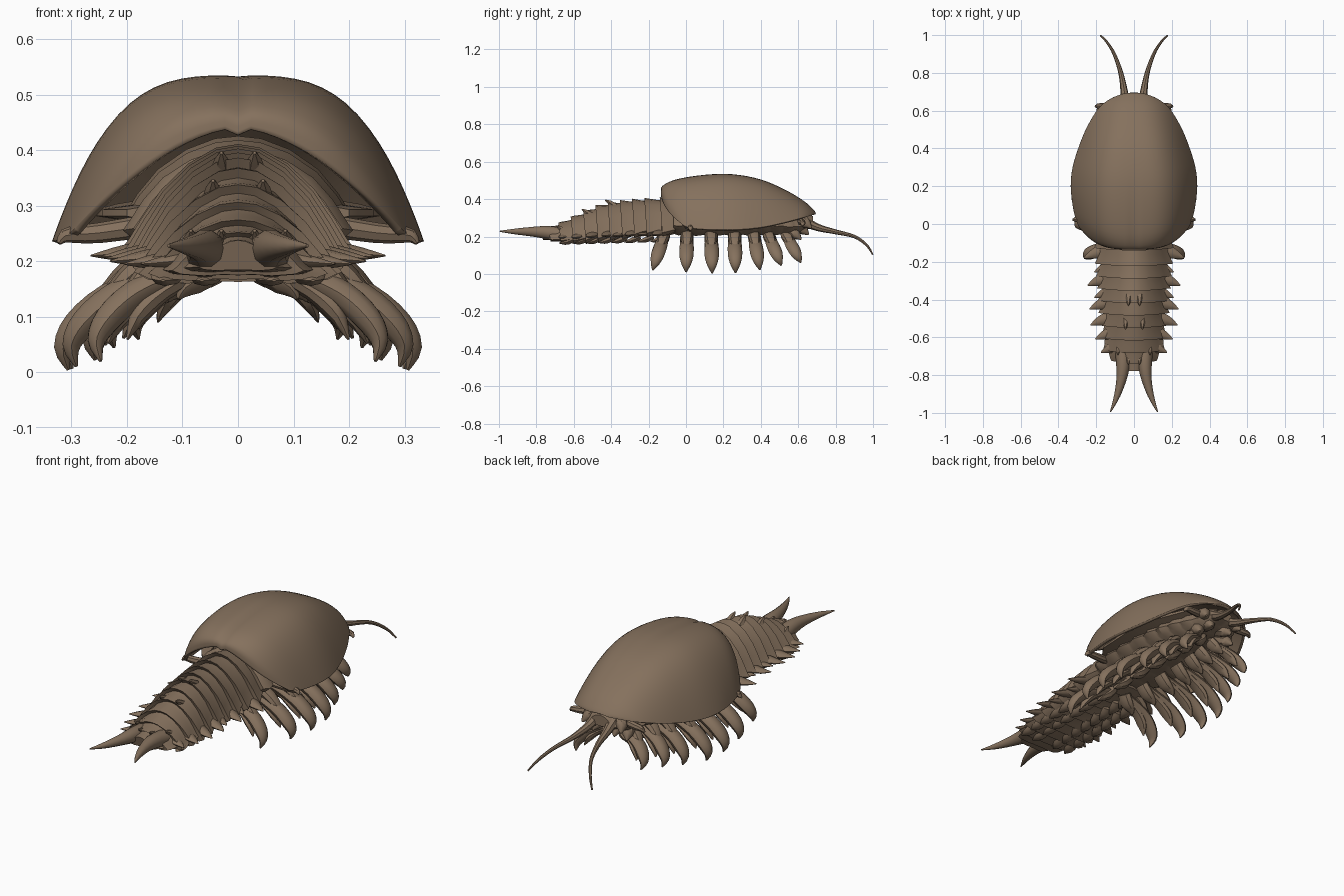
import bpy, bmesh, math
from mathutils import Vector

cube = bpy.data.objects.get("Cube")
if cube:
    bpy.data.objects.remove(cube, do_unlink=True)

brown = bpy.data.materials.new("chitin brown")
brown.use_nodes = True
COLOUR = (0.235, 0.165, 0.11, 1)
brown.diffuse_color = COLOUR
brown.node_tree.nodes["Principled BSDF"].inputs["Base Color"].default_value = COLOUR


def finish(name, bm, mirror=False, angle=40):
    bmesh.ops.recalc_face_normals(bm, faces=bm.faces)
    mesh = bpy.data.meshes.new(name)
    bm.to_mesh(mesh)
    bm.free()
    obj = bpy.data.objects.new(name, mesh)
    bpy.context.collection.objects.link(obj)
    mesh.materials.append(brown)
    bpy.ops.object.select_all(action='DESELECT')
    obj.select_set(True)
    bpy.context.view_layer.objects.active = obj
    bpy.ops.object.shade_smooth_by_angle(angle=math.radians(angle))
    if mirror:
        obj.modifiers.new("Mirror", 'MIRROR')
    return obj


def spline(points, t):
    """Catmull-Rom sample of tuples, t from 0 to 1."""
    n = len(points) - 1
    i = min(int(t * n), n - 1)
    f = t * n - i
    a, b, c, d = (points[min(max(i + k, 0), n)] for k in (-1, 0, 1, 2))
    return [0.5 * (2*q + (r - p)*f + (2*p - 5*q + 4*r - s)*f*f + (3*q - p - 3*r + s)*f**3)
            for p, q, r, s in zip(a, b, c, d)]


def loft(bm, rings, closed=True, caps=True):
    rows = [[bm.verts.new(p) for p in ring] for ring in rings]
    n = len(rows[0])
    for a, b in zip(rows, rows[1:]):
        for j in range(n if closed else n - 1):
            k = (j + 1) % n
            bm.faces.new((a[j], a[k], b[k], b[j]))
    if caps:
        bm.faces.new(rows[0])
        bm.faces.new(rows[-1])


def limb(bm, points, flat=1.0, steps=10, sides=8, side=(0, 1, 0)):
    """Tapered tube; points are x, y, z, radius; flat thins it across the side axis."""
    samples = [spline(points, i / steps) for i in range(steps + 1)]
    centres = [Vector(s[:3]) for s in samples]
    rings = []
    for i, s in enumerate(samples):
        tangent = centres[min(i + 1, steps)] - centres[max(i - 1, 0)]
        v = tangent.cross(Vector(side)).normalized()
        u = v.cross(tangent).normalized()
        r = max(s[3], 0.002)
        rings.append([centres[i] + u * r * math.cos(a) + v * r * flat * math.sin(a)
                      for a in (math.tau * k / sides for k in range(sides))])
    loft(bm, rings)


# Carapace: crest y, crest z, rim x, rim y, rim z, roundness
shell_stations = [
    (-0.135, 0.44, 0.295, -0.01, 0.258, 1.65),
    (-0.125, 0.472, 0.31, 0.03, 0.245, 2.4),
    (-0.05, 0.506, 0.325, 0.10, 0.238, 3.1),
    (0.10, 0.53, 0.335, 0.20, 0.236, 3.3),
    (0.25, 0.533, 0.325, 0.30, 0.238, 3.3),
    (0.40, 0.505, 0.292, 0.41, 0.25, 3.1),
    (0.53, 0.45, 0.248, 0.515, 0.272, 2.8),
    (0.63, 0.39, 0.19, 0.61, 0.297, 2.5),
    (0.68, 0.345, 0.13, 0.66, 0.31, 2.2),
    (0.695, 0.325, 0.06, 0.69, 0.318, 2.0)]
bm = bmesh.new()
rings = []
for i in range(37):
    t = i / 36
    yc, zc, xr, yr, zr, n = spline(shell_stations, t)
    ring = []
    for j in range(-20, 21):
        s = math.sin(j / 20 * math.pi / 2)
        a = abs(s)
        groove = 0.013 * max(0, 1 - t / 0.5) if j == 0 else 0
        ring.append((xr * s, yc + (yr - yc) * a ** 3.4, zr + (zc - zr) * (1 - a ** n) - groove))
    rings.append(ring)
loft(bm, rings, closed=False, caps=False)
shell = finish("carapace", bm)
rim = shell.modifiers.new("Thickness", 'SOLIDIFY')
rim.thickness = 0.014
rim.offset = -1

# Ringed body section
half = [(0, 1), (.2, .97), (.45, .84), (.7, .62), (.88, .38), (1, .2),
        (1.07, .12), (.92, .04), (.55, 0), (.25, .03)]
section = half + [(0, .02)] + [(-x, z) for x, z in half[:0:-1]]


def body_ring(y, w, top, low, k=1.0, fullness=1.0):
    """One ring; fullness below 1 raises the shoulders."""
    mid = (top + low) / 2
    return [(x * w * k, y - 0.015 * z * (k > 1),
             mid + (low + z ** fullness * (top - low) - mid) * k) for x, z in section]


# Abdomen: y, half width, top, bottom
abdomen_path = [(-0.06, .185, .405, .205), (-0.2, .18, .40, .20), (-0.32, .17, .39, .19),
                (-0.44, .165, .37, .175), (-0.56, .16, .32, .165), (-0.68, .135, .265, .17),
                (-0.765, .06, .235, .185)]
bm = bmesh.new()
SEGMENTS = 11
rings = []
for i in range(SEGMENTS):
    for part, k in ((0.0, 0.91), (0.35, 0.95), (0.7, 1.03), (0.95, 1.08)):
        rings.append(body_ring(*spline(abdomen_path, (i + part) / SEGMENTS), k))
loft(bm, rings)
finish("abdomen", bm, angle=45)

# Thorax hidden beneath the carapace, and the head
thorax_path = [(-0.07, .185, .395, .21), (0.1, .20, .42, .205), (0.3, .195, .42, .205),
               (0.45, .17, .40, .21), (0.58, .125, .36, .215), (0.68, .06, .31, .25)]
bm = bmesh.new()
rings = []
for i in range(10):
    for part, k in ((0.05, 0.95), (0.5, 1.03), (0.95, 0.97)):
        rings.append(body_ring(*spline(thorax_path, (i + part) / 10), k, 0.65))
loft(bm, rings)
finish("thorax", bm)

# Side flange joining the thorax to the carapace
bm = bmesh.new()
loft(bm, [[(w * a, y, z + b) for a, b in ((.4, .03), (1, .008), (1, -.004), (.4, -.03))]
          for y, w, z in ((0.0, .2, .285), (0.06, .245, .285), (0.25, .255, .285),
                          (0.42, .22, .295), (0.58, .14, .305))])
finish("side_flange", bm, mirror=True)

# Lateral spines, slanting toward the tail end
bm = bmesh.new()
for y, tip, z in ((-.17, .265, .21), (-.245, .21, .21), (-.315, .245, .208), (-.38, .21, .205),
                  (-.44, .235, .205), (-.525, .23, .20), (-.60, .205, .195), (-.67, .175, .195)):
    limb(bm, [(tip - .11, y + .03, z + .012, .036), (tip - .05, y + .012, z + .004, .026),
              (tip, y - .01, z, .003)], flat=.5, steps=5)
finish("lateral_spines", bm, mirror=True)

# Small spines on the back and at the end of the abdomen
bm = bmesh.new()
for x, y, z in ((.03, -.41, .375), (.045, -.535, .325), (.085, -.67, .235), (.03, -.72, .235)):
    limb(bm, [(x, y + .03, z - .015, .02), (x, y, z + .008, .013), (x, y - .022, z + .02, .003)],
         steps=4, sides=6, side=(1, 0, 0))
finish("back_spines", bm, mirror=True)

# Plates under the abdomen
bm = bmesh.new()
for i in range(8):
    y = -.15 - i * .07
    for x in (.05, .12):
        limb(bm, [(x, y + .04, .20 - i * .002, .03), (x + .01, y, .183 - i * .002, .028),
                  (x + .015, y - .04, .172 - i * .001, .004)], flat=.5, steps=5, side=(1, 0, 0))
finish("belly_plates", bm, mirror=True)

# Pair of tail prongs
bm = bmesh.new()
limb(bm, [(.06, -.67, .21, .04), (.058, -.75, .222, .036), (.068, -.83, .226, .026),
          (.093, -.92, .227, .015), (.125, -.995, .228, .003)], sides=10, side=(1, 0, 0))
finish("tail_prongs", bm, mirror=True)

# Antennae
bm = bmesh.new()
limb(bm, [(.045, .62, .29, .03), (.052, .70, .25, .02), (.07, .80, .225, .013),
          (.105, .90, .20, .009), (.145, .965, .155, .007), (.178, .998, .105, .004)],
     steps=20, side=(1, 0, 0))
finish("antennae", bm, mirror=True)

# Walking legs: hip y, tip y, reach, tip z
legs = ((-.12, -.178, .255, .02), (.005, .0, .3, .01), (.135, .14, .315, .004),
        (.26, .265, .308, .006), (.365, .395, .265, .022), (.445, .51, .23, .045),
        (.54, .615, .185, .06))
for number, (hip, tip, reach, low) in enumerate(legs, 1):
    bm = bmesh.new()
    drop = .2 - low
    size = .75 + .3 * reach / .312

    def at(x, z, r):
        f = 1 - z
        return (reach * x, hip + (tip - hip) * f, low + drop * z, r * size)

    limb(bm, [at(.25, .95, .03), at(.5, .83, .034), at(.74, .66, .037), at(.92, .42, .035),
              at(1.0, .2, .023), at(.97, 0, .004)], flat=.72, steps=15, sides=10)
    # gill lobe and foot lobe behind each leg
    limb(bm, [at(.2, .95, .03), at(.5, .72, .028), at(.69, .48, .028), at(.78, .22, .004)],
         flat=.6, steps=8)
    limb(bm, [at(.15, 1.05, .034), at(.26, .85, .034), at(.38, .72, .02), at(.42, .62, .004)],
         flat=.8, steps=6)
    # upper coxa joining the leg to the body side
    limb(bm, [at(.4, 1.1, .032), at(.58, .95, .03), at(.74, .72, .02), at(.8, .6, .004)],
         flat=.8, steps=6)
    finish("leg_%d" % number, bm, mirror=True)

# Side palps peeking past the carapace edge
bm = bmesh.new()
for y, x, z in ((.02, .318, .25), (.62, .2, .275)):
    limb(bm, [(x - .13, y - .01, z + .01, .02), (x - .06, y, z, .018),
              (x - .01, y + .005, z - .003, .014), (x + .005, y, z - .018, .004)], steps=7)
finish("side_palps", bm, mirror=True)

# Mouth lobes between the antennae and the first legs
bm = bmesh.new()
for y, x, z in ((.62, .05, .24), (.58, .085, .215), (.635, .09, .275)):
    limb(bm, [(x * .6, y - .06, z + .03, .035), (x, y, z, .032), (x * 1.2, y + .035, z - .03, .004)],
         steps=6)
finish("mouth_lobes", bm, mirror=True)
